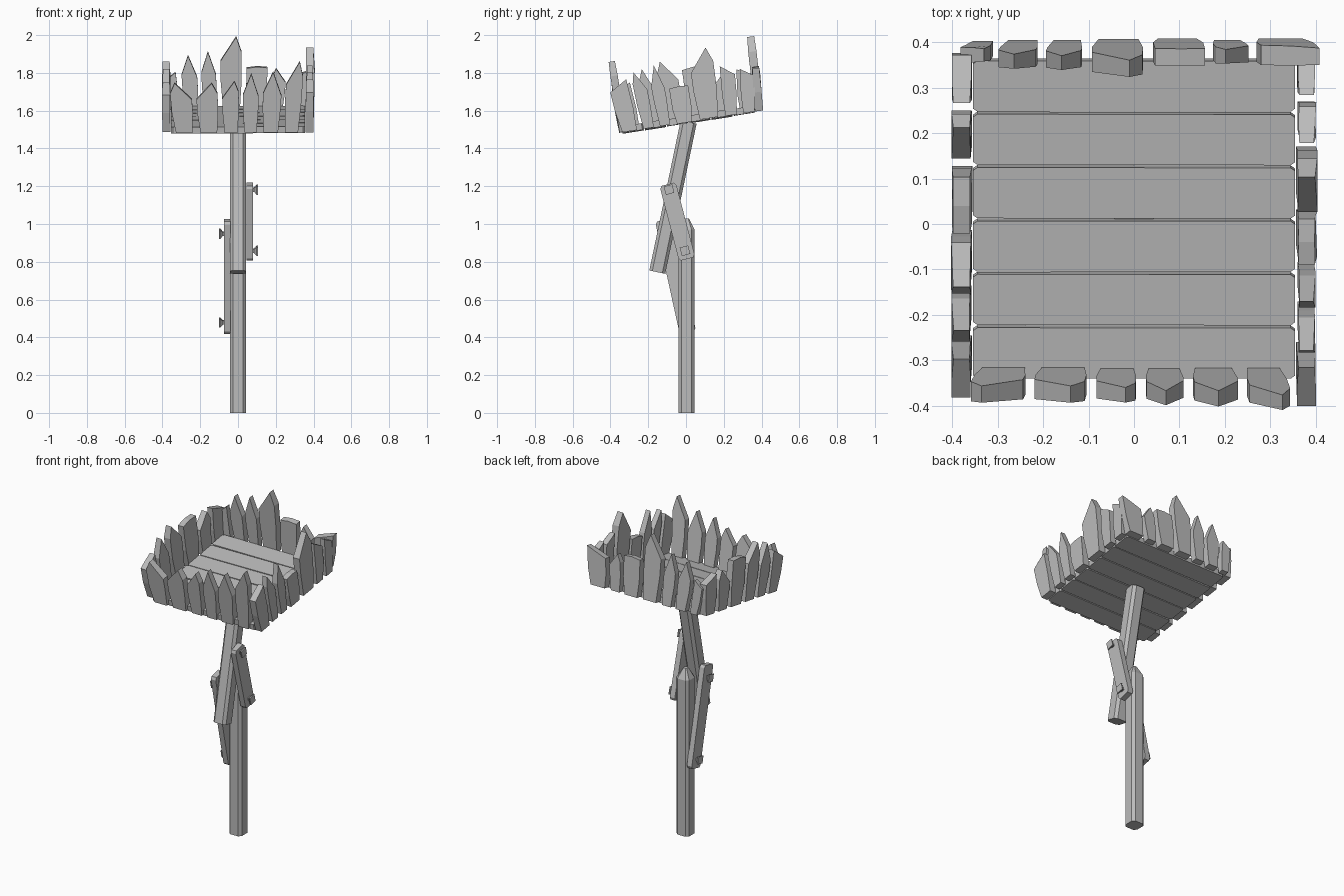
import bpy, bmesh, math, random
from mathutils import Matrix, Vector

if "Cube" in bpy.data.objects:
    bpy.data.objects.remove(bpy.data.objects["Cube"])

random.seed(4)
wood = bpy.data.materials.new("weathered_grey")
wood.diffuse_color = (0.5, 0.5, 0.5, 1)
wood.use_nodes = True
wood.node_tree.nodes["Principled BSDF"].inputs["Base Color"].default_value = wood.diffuse_color

DECK = Matrix.Translation((0, 0, 1.533)) @ Matrix.Rotation(math.radians(9), 4, 'X')


def loft(name, rings, matrix):
    """Skin a stack of equal-length rings and cap both ends."""
    bm = bmesh.new()
    vs = [[bm.verts.new(p) for p in r] for r in rings]
    n = len(vs[0])
    for a, b in zip(vs, vs[1:]):
        for i in range(n):
            j = (i + 1) % n
            bm.faces.new((a[i], a[j], b[j], b[i]))
    bm.faces.new(vs[0])
    bm.faces.new(vs[-1])
    bmesh.ops.recalc_face_normals(bm, faces=bm.faces)
    bm.transform(matrix)
    me = bpy.data.meshes.new(name)
    bm.to_mesh(me)
    bm.free()
    me.materials.append(wood)
    bpy.context.collection.objects.link(bpy.data.objects.new(name, me))


def along(y0, z0, y1, z1, x=0):
    """Frame whose z axis runs between two points of a vertical plane; also the length."""
    d = Vector((0, y1 - y0, z1 - z0))
    rot = Matrix.Rotation(-math.atan2(d.y, d.z), 4, 'X')
    return Matrix.Translation((x, y0, z0)) @ rot, d.length


def rect(rx, ry, z):
    return [(-rx, -ry, z), (rx, -ry, z), (rx, ry, z), (-rx, ry, z)]


def chamfered(r, z):
    """Square section with cut corners."""
    k = r * .63
    ring = []
    for q in range(4):
        c, s = round(math.cos(q * math.pi / 2)), round(math.sin(q * math.pi / 2))
        ring += [(c * r - s * t, s * r + c * t, z) for t in (-k, k)]
    return ring


# Posts: upright lower post with a blunt point, leaning upper post
loft("lower_post", [chamfered(.043, 0), chamfered(.043, .97), chamfered(.012, 1.03)],
     Matrix.Translation((0, .003, 0)))
m, length = along(-.152, .745, .014, 1.54)
loft("upper_post", [chamfered(.043, 0), chamfered(.043, length)], m)


# Braces with a pair of flared square bolts each
def brace(name, x, low, high, bolts):
    side = math.copysign(1, x)
    m, length = along(*low, *high, x=x)
    loft(name, [rect(.017, .034, 0), rect(.017, .044, .015),
                rect(.017, .044, length - .015), rect(.017, .034, length)], m)
    for i, t in enumerate(bolts):
        b = m @ Matrix.Translation((0, 0, t * length)) @ Matrix.Rotation(side * math.pi / 2, 4, 'Y')
        loft(f"{name}_bolt_{i + 1}", [rect(.01, .01, .01), rect(.01, .01, .022),
                                      rect(.023, .023, .036), rect(.023, .023, .042)], b)


brace("right_brace", .063, (.006, .815), (-.097, 1.21), (.11, .93))
brace("left_brace", -.058, (.01, .425), (-.12, 1.02), (.09, .88))

# Deck planks, evenly spaced and slightly skewed
for i in range(6):
    a = -.342 + i * .119
    j = random.uniform(-.004, .004)
    rings = []
    for x in (-.355, -.345, .345, .355):
        e = .010 if abs(x) > .35 else .003
        k = math.copysign(j, x)
        rings.append([(x, v, k + w) for v, w in ((a + e, 0), (a + .119 - e, 0),
                                                 (a + .119 - e, .035), (a + e, .035))])
    loft(f"deck_plank_{i + 1}", rings, DECK)

# Picket tops as (left shoulder, tip position, tip height, right shoulder)
TOPS = {"P": (.66, .5, 1, .62), "L": (.80, .25, 1, .68), "R": (.68, .75, 1, .80),
        "F": (.97, .5, 1, .98), "U": (.80, .5, .9, 1), "D": (1, .5, .9, .80)}


def picket(name, frame, s0, s1, h, kind, flare):
    """Board from s0 to s1 along its side, narrowed at the foot, fanning away from the middle."""
    left, tip, tip_h, right = TOPS[kind]
    outline = [(.12, .02), (.9, .02), (1, .45), (1, right), (tip, tip_h), (0, left), (0, .42)]
    thick = min(.022, .011 + .1 * (s1 - s0))
    lean = .08 * (s0 + s1) / 2
    bulge = random.uniform(0, .005)
    rings = []
    for side in (-1, 1):
        rings.append([(s0 + u * (s1 - s0) + lean * v,
                       side * thick * (.85 if v > .9 else 1)
                       + math.copysign(bulge, flare) * math.sin(v * math.pi) + flare * v * v,
                       v * h) for u, v in outline])
    loft(name, rings, DECK @ frame)


def row(name, x, y, turn, flare, cuts, heights, kinds):
    """One fence side: boards between successive cuts with a small gap."""
    frame = Matrix.Translation((x, y, 0)) @ Matrix.Rotation(turn, 4, 'Z')
    for i, (h, kind) in enumerate(zip(heights, kinds)):
        picket(f"{name}_picket_{i + 1}", frame, cuts[i] + .009, cuts[i + 1] - .009, h, kind, flare)


QUARTER = math.pi / 2
row("front", 0, -.335, 0, -.002, (-.35, -.22, -.09, .015, .115, .23, .335),
    (.27, .27, .28, .32, .33, .385), "LRRPPR")
row("back", 0, .392, 0, .018, (-.37, -.295, -.195, -.1, .03, .158, .25, .392),
    (.21, .30, .32, .40, .24, .23, .23), "UPPRFLU")
row("right", .378, 0, QUARTER, -.002, (-.36, -.243, -.155, -.068, .052, .195, .29, .385),
    (.28, .31, .33, .20, .38, .27, .24), "ULPFRDD")
row("left", -.378, 0, QUARTER, .002, (-.345, -.228, -.117, .008, .152, .272, .395),
    (.26, .32, .345, .29, .25, .24), "UPLFRD")
